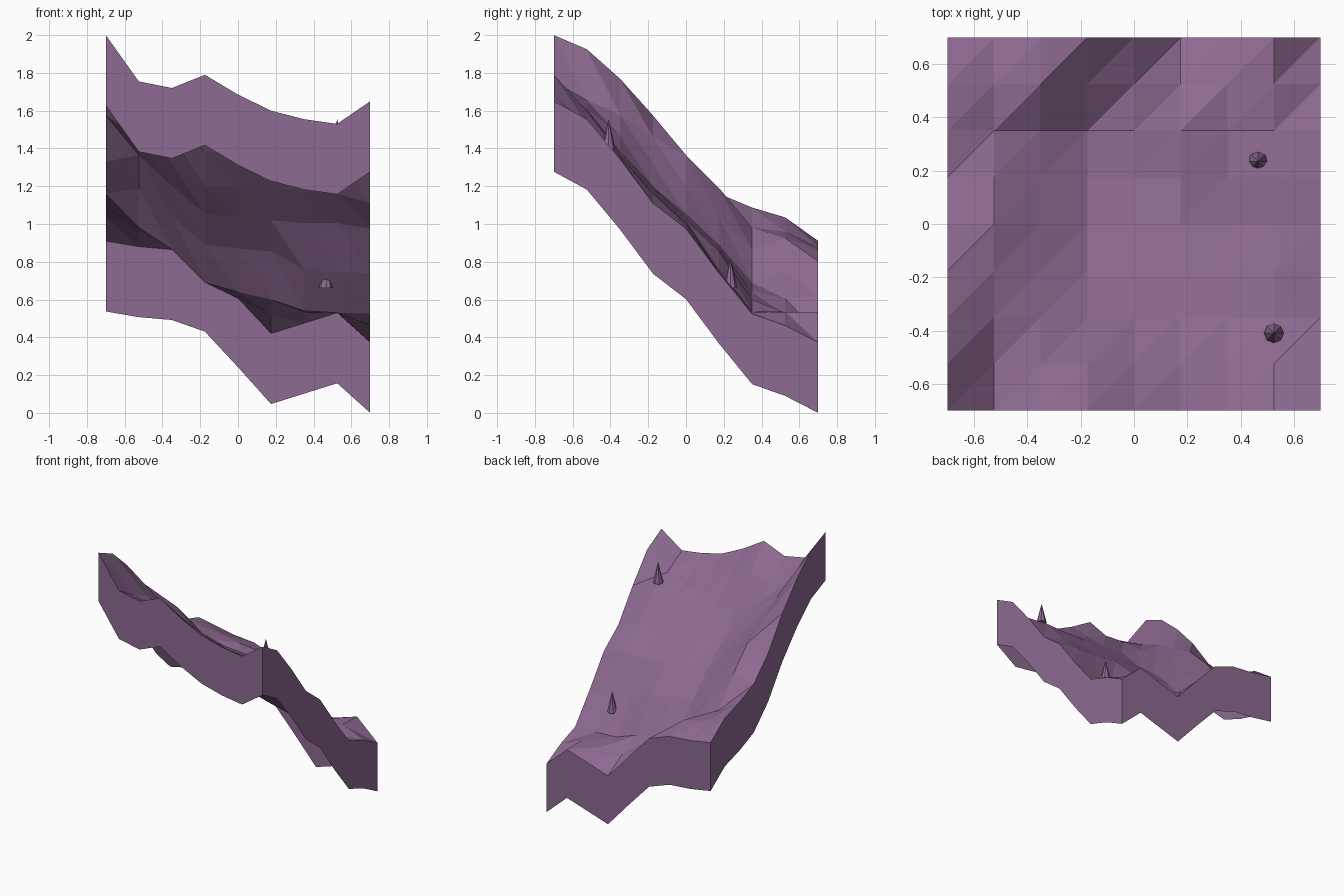
import bpy
import bmesh

default_cube = bpy.data.objects.get("Cube")
if default_cube:
    bpy.data.objects.remove(default_cube, do_unlink=True)

HALF = 0.7          # half the width of the square tile
WALL = 0.373        # height of the side walls

# Heights across the tile (from -x to +x), one row per step from front to back
ROWS = [
    [2.00, 1.755, 1.72, 1.79, 1.685, 1.60, 1.555, 1.53, 1.65],
    [1.925, 1.655, 1.61, 1.60, 1.53, 1.475, 1.435, 1.43, 1.555],
    [1.77, 1.58, 1.47, 1.385, 1.37, 1.36, 1.355, 1.36, 1.345],
    [1.575, 1.46, 1.32, 1.20, 1.195, 1.185, 1.17, 1.16, 1.11],
    [1.33, 1.365, 1.20, 1.055, 1.035, 1.02, 1.005, 1.005, 0.975],
    [1.16, 1.19, 1.04, 0.89, 0.87, 0.855, 0.76, 0.745, 0.74],
    [1.087, 0.98, 0.865, 0.69, 0.64, 0.60, 0.54, 0.53, 0.525],
    [1.035, 0.96, 0.925, 0.75, 0.605, 0.52, 0.53, 0.535, 0.463],
    [0.91, 0.88, 0.865, 0.803, 0.615, 0.42, 0.475, 0.53, 0.373],
]


def make_material(name, colour):
    mat = bpy.data.materials.new(name)
    mat.use_nodes = True
    mat.diffuse_color = colour
    bsdf = next(n for n in mat.node_tree.nodes if n.type == "BSDF_PRINCIPLED")
    bsdf.inputs["Base Color"].default_value = colour
    return mat


def make_terrain(name, material):
    """Triangulated sloping ground with an open-bottomed wall round its edge."""
    bm = bmesh.new()
    last = len(ROWS) - 1
    step = 2 * HALF / last
    grid = [[bm.verts.new((i * step - HALF, j * step - HALF, z))
             for i, z in enumerate(row)] for j, row in enumerate(ROWS)]

    # Two triangles per cell, split along the rising diagonal
    for j in range(last):
        for i in range(last):
            a, b = grid[j][i], grid[j][i + 1]
            c, d = grid[j + 1][i + 1], grid[j + 1][i]
            bm.faces.new((a, b, c))
            bm.faces.new((a, c, d))

    # Walls extruded straight down from the border
    border = [e for e in bm.edges if e.is_boundary]
    walls = bmesh.ops.extrude_edge_only(bm, edges=border)
    lower = [v for v in walls["geom"] if isinstance(v, bmesh.types.BMVert)]
    bmesh.ops.translate(bm, verts=lower, vec=(0, 0, -WALL))

    # Make sure the walls face outwards
    bm.normal_update()
    for face in bm.faces:
        centre = face.calc_center_median()
        if abs(face.normal.z) < 0.001 and face.normal.xy.dot(centre.xy) < 0:
            face.normal_flip()

    mesh = bpy.data.meshes.new(name)
    bm.to_mesh(mesh)
    bm.free()
    mesh.materials.append(material)
    obj = bpy.data.objects.new(name, mesh)
    bpy.context.collection.objects.link(obj)


def make_spike(name, material, x, y, base, height=0.16):
    """Small pointed rock standing on the slope."""
    bpy.ops.mesh.primitive_cone_add(
        vertices=8, radius1=0.037, radius2=0, depth=height,
        location=(x, y, base + height / 2))
    obj = bpy.context.object
    obj.name = name
    obj.data.materials.append(material)


purple = make_material("dusty_purple", (0.27, 0.145, 0.287, 1))

make_terrain("sloping_ground", purple)
make_spike("upper_spike", purple, 0.525, -0.41, 1.395)
make_spike("lower_spike", purple, 0.465, 0.235, 0.66)
